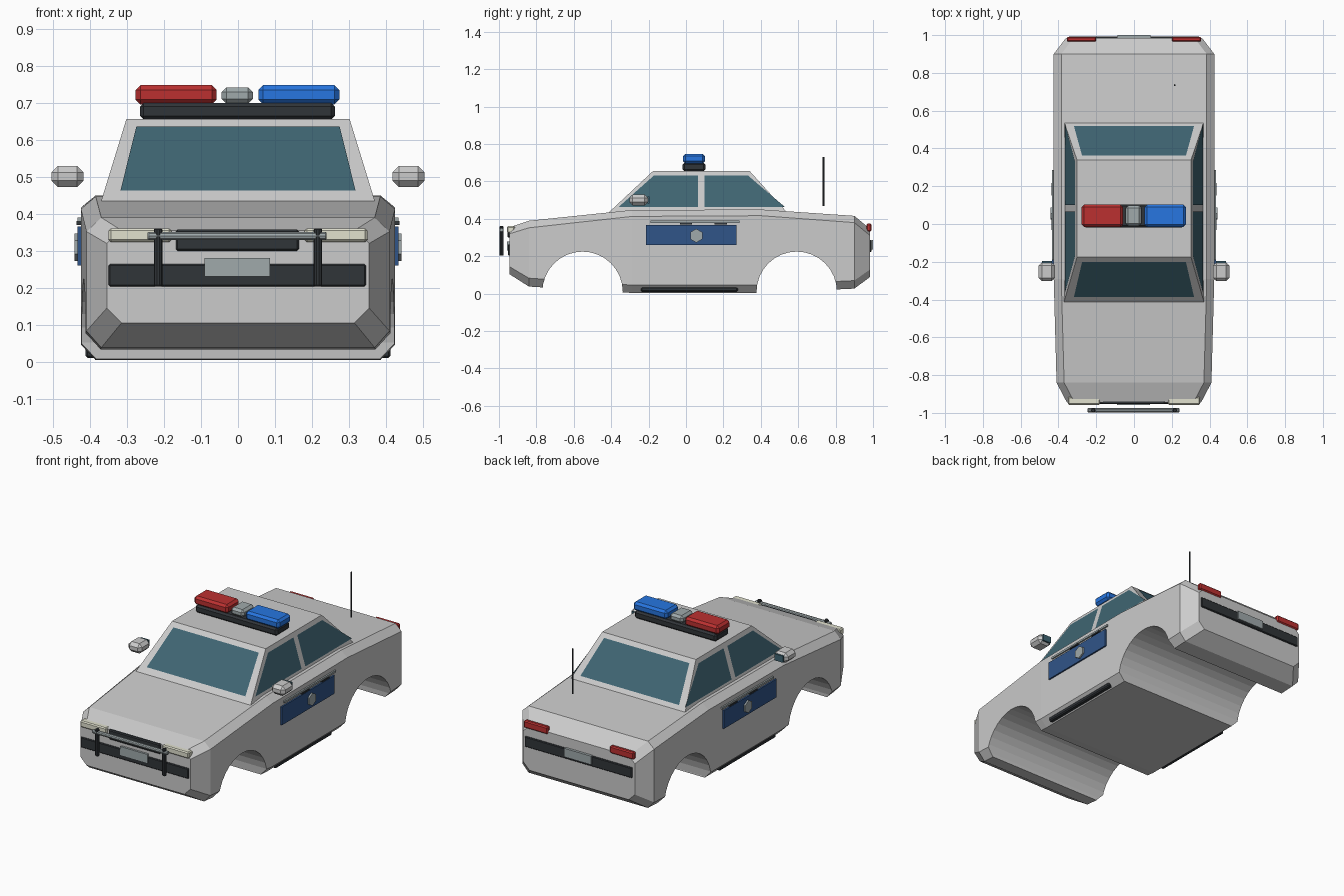
import bpy, bmesh, math
from mathutils import Vector

if "Cube" in bpy.data.objects:
    bpy.data.objects.remove(bpy.data.objects["Cube"])


def mat(name, r, g, b):
    m = bpy.data.materials.new(name)
    m.diffuse_color = (r, g, b, 1)
    m.use_nodes = True
    m.node_tree.nodes["Principled BSDF"].inputs["Base Color"].default_value = m.diffuse_color
    return m


DARK = mat("dark_trim", .03, .035, .04)
GLASS = mat("glass", .05, .13, .17)
RED = mat("red_lens", .5, .03, .03)
BLUE = mat("blue_lens", .02, .18, .75)
NAVY = mat("door_blue", .03, .09, .25)
CREAM = mat("headlight_lens", .75, .75, .62)
SILVER = mat("silver", .35, .4, .41)


def mesh(name, verts, faces, m=None):
    bm = bmesh.new()
    vs = [bm.verts.new(v) for v in verts]
    for f in faces:
        bm.faces.new([vs[i] for i in f])
    bmesh.ops.recalc_face_normals(bm, faces=bm.faces)
    me = bpy.data.meshes.new(name)
    bm.to_mesh(me)
    bm.free()
    if m:
        me.materials.append(m)
    o = bpy.data.objects.new(name, me)
    bpy.context.collection.objects.link(o)
    return o


def loft(name, rings):
    n = len(rings[0])
    faces = [list(range(n)), list(range(n * (len(rings) - 1), n * len(rings)))]
    for k in range(len(rings) - 1):
        for i in range(n):
            j = (i + 1) % n
            faces.append([k * n + i, k * n + j, (k + 1) * n + j, (k + 1) * n + i])
    return mesh(name, [v for r in rings for v in r], faces)


def box(name, x, y, z, m=None, bevel=0):
    vs = [(a, b, c) for c in z for a, b in ((x[0], y[0]), (x[1], y[0]), (x[1], y[1]), (x[0], y[1]))]
    o = mesh(name, vs, [(0, 1, 2, 3), (4, 5, 6, 7), (0, 1, 5, 4), (1, 2, 6, 5), (2, 3, 7, 6), (3, 0, 4, 7)], m)
    if bevel:
        b = o.modifiers.new("bevel", 'BEVEL')
        b.width = bevel
        b.segments = 1
    return o


def rod(name, p, q, r, n=10, m=None, bevel=0):
    p, q = Vector(p), Vector(q)
    bpy.ops.mesh.primitive_cylinder_add(vertices=n, radius=r, depth=(q - p).length, location=(p + q) / 2)
    o = bpy.context.object
    o.name = name
    o.rotation_euler = (q - p).to_track_quat('Z', 'Y').to_euler()
    if m:
        o.data.materials.append(m)
    if bevel:
        b = o.modifiers.new("bevel", 'BEVEL')
        b.width = bevel
        b.segments = 1
    return o


# Lower body: chamfered cross-sections along the length
def section(y, w, wi, z0, z1, z2, z3):
    half = [(wi, z0), (w, z1), (w, z2), (wi, z3)]
    return [(x, y, z) for x, z in half] + [(-x, y, z) for x, z in reversed(half)]


body = loft("body", [
    section(-.945, .355, .315, .105, .145, .32, .355),
    section(-.84, .41, .37, .038, .083, .352, .39),
    section(-.29, .425, .385, .004, .046, .413, .447),
    section(.40, .425, .385, .004, .046, .417, .45),
    section(.90, .425, .385, .027, .07, .38, .416),
    section(.985, .36, .32, .09, .13, .31, .345)])

# Wheel arches cut through the full width
for y in (-.553, .592):
    c = rod("arch_cutter", (-.6, y, .01), (.6, y, .01), .215, 32)
    c.hide_render = True
    c.hide_set(True)
    b = body.modifiers.new("arch", 'BOOLEAN')
    b.operation = 'DIFFERENCE'
    b.object = c

# Cabin
Z0, Z1 = .435, .656


def cabin_x(z):
    return .37 - .068 * (z - Z0) / (Z1 - Z0)


loft("cabin", [
    [(-.37, -.412, Z0), (.37, -.412, Z0), (.37, .54, Z0), (-.37, .54, Z0)],
    [(-.302, -.176, Z1), (.302, -.176, Z1), (.302, .34, Z1), (-.302, .34, Z1)]])


# Windows lie just proud of the sloping cabin faces
def pane(name, pts, push):
    push = Vector(push)
    mesh(name, [Vector(p) + push for p in pts], [(0, 1, 2, 3)], GLASS)


def end_pane(name, ya, yb, push):
    def at(x, z):
        return (x, ya + (yb - ya) * (z - Z0) / (Z1 - Z0), z)
    pane(name, [at(-.318, .461), at(.318, .461), at(.275, .634), at(-.275, .634)], push)


end_pane("windscreen", -.412, -.176, (0, -.002, .002))
end_pane("rear_window", .54, .34, (0, .002, .002))
for s in (-1, 1):
    for name, ys in (("front_side_window", (-.36, .065, .065, -.17)), ("rear_side_window", (.1, .528, .33, .1))):
        pane(name, [(s * cabin_x(z), y, z) for y, z in zip(ys, (.463, .463, .632, .632))], (s * .003, 0, .001))

# Roof light bar
box("light_bar_base", (-.265, .262), (-.018, .104), (.655, .70), DARK, .01)
box("red_light", (-.277, -.058), (-.016, .102), (.696, .748), RED, .013)
box("blue_light", (.055, .274), (-.016, .102), (.696, .748), BLUE, .013)
box("siren", (-.044, .04), (-.01, .098), (.698, .742), SILVER, .013)

# Both sides: mirrors, door panels, badges, trims, sills, lamps, guard posts
for s in (-1, 1):
    def sx(a, b):
        return sorted((s * a, s * b))
    box("mirror", sx(.418, .505), (-.303, -.203), (.472, .53), None, .018)
    box("mirror_glass", sx(.434, .488), (-.206, -.196), (.482, .52), GLASS)
    box("door_panel", sx(.41, .434), (-.215, .27), (.26, .366), NAVY)
    rod("door_badge", (s * .42, .055, .31), (s * .443, .055, .31), .037, 6, SILVER)
    box("door_trim", sx(.41, .434), (-.19, .285), (.379, .39), SILVER)
    for y in (0, .185):
        box("door_handle", sx(.41, .437), (y - .033, y + .033), (.37, .38), DARK)
    box("side_sill", sx(.375, .413), (-.24, .277), (.01, .036), DARK, .006)
    box("headlight", sx(.18, .35), (-.957, -.915), (.324, .361), CREAM, .006)
    box("tail_light", sx(.2, .355), (.965, .991), (.332, .374), RED, .006)
    rod("guard_post", (s * .216, -.986, .203), (s * .216, -.986, .361), .0125, 10, DARK, .004)

# Front: bumper band, grille, plate and guard rail
box("front_bumper_band", (-.35, .346), (-.952, -.93), (.204, .264), DARK, .004)
box("grille", (-.168, .165), (-.954, -.925), (.3, .357), DARK, .005)
box("front_plate", (-.09, .086), (-.957, -.94), (.23, .28), SILVER)
rod("guard_rail", (-.245, -.986, .34), (.24, -.986, .34), .0125, 10, SILVER, .004)

# Rear: bumper band and plate
box("rear_bumper_band", (-.346, .346), (.96, .993), (.224, .284), DARK, .004)
box("rear_plate", (-.088, .088), (.98, 1.0), (.237, .287), SILVER)

# Antenna
rod("antenna", (.216, .735, .47), (.216, .735, .732), .005, 8, DARK)
